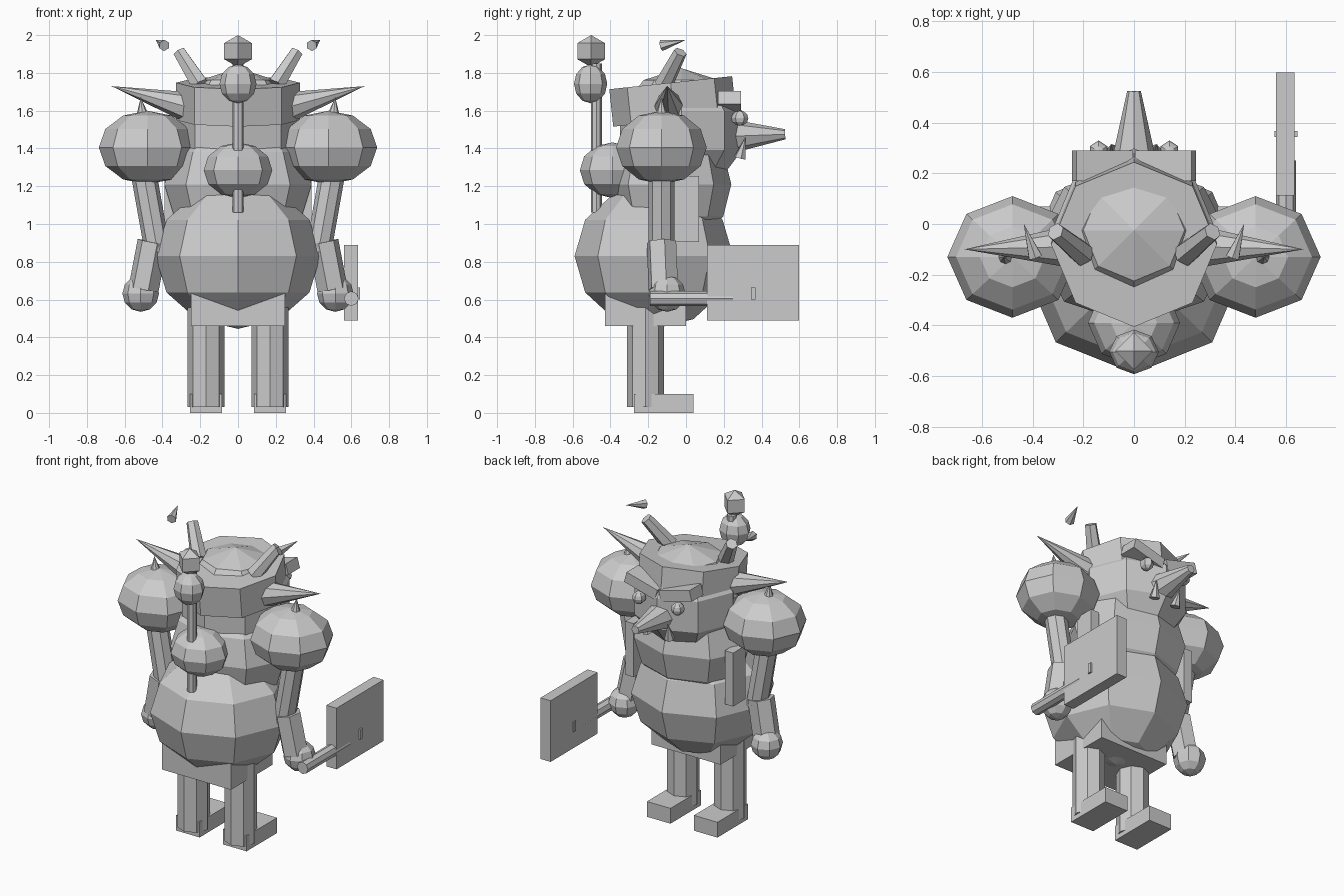
import bpy
import bmesh
from math import radians
from mathutils import Vector, Matrix

cube = bpy.data.objects.get("Cube")
if cube:
    bpy.data.objects.remove(cube, do_unlink=True)

grey = bpy.data.materials.new("plain grey")
grey.use_nodes = True
COLOUR = (0.6, 0.6, 0.6, 1)
grey.diffuse_color = COLOUR
grey.node_tree.nodes["Principled BSDF"].inputs["Base Color"].default_value = COLOUR


def finish(name, bm, matrix):
    """Turn a bmesh into a flat-shaded object."""
    bmesh.ops.transform(bm, matrix=matrix, verts=bm.verts)
    bmesh.ops.recalc_face_normals(bm, faces=bm.faces)
    mesh = bpy.data.meshes.new(name)
    bm.to_mesh(mesh)
    bm.free()
    mesh.materials.append(grey)
    obj = bpy.data.objects.new(name, mesh)
    bpy.context.collection.objects.link(obj)
    return obj


def ball(name, centre, radii, rings=6, sides=8):
    bm = bmesh.new()
    bmesh.ops.create_uvsphere(bm, u_segments=sides, v_segments=rings, radius=1)
    return finish(name, bm, Matrix.Translation(centre) @ Matrix.Diagonal((*radii, 1)))


def box(name, centre, size, tilt=0, axis="Y"):
    bm = bmesh.new()
    bmesh.ops.create_cube(bm, size=1)
    turn = Matrix.Rotation(radians(tilt), 4, axis)
    return finish(name, bm, Matrix.Translation(centre) @ turn @ Matrix.Diagonal((*size, 1)))


def rod(name, start, end, r1, r2=None, sides=8):
    """Cylinder, frustum or spike running from start to end."""
    a, b = Vector(start), Vector(end)
    bm = bmesh.new()
    bmesh.ops.create_cone(bm, cap_ends=True, segments=sides, radius1=r1,
                          radius2=r1 if r2 is None else r2, depth=(b - a).length)
    turn = (b - a).to_track_quat("Z", "Y").to_matrix().to_4x4()
    return finish(name, bm, Matrix.Translation((a + b) / 2) @ turn)


# Torso, hips and head
ball("belly", (0, -0.17, 0.83), (0.437, 0.42, 0.385))
ball("chest", (0, -0.08, 1.21), (0.39, 0.32, 0.34))
box("hips", (0, -0.215, 0.57), (0.5, 0.43, 0.22))
ball("head", (0, -0.025, 1.495), (0.34, 0.34, 0.33), rings=5)

# Tilted head band
rod("head_band", (0, -0.06, 1.55), (0, -0.081, 1.748), 0.327)

# Face
rod("nose", (0, 0.25, 1.465), (0, 0.525, 1.475), 0.088, 0.027)

# Backpack ball and standing staff
ball("back_bundle", (0, -0.39, 1.285), (0.182, 0.172, 0.147))
rod("staff_pole", (0, -0.475, 1.06), (0, -0.475, 1.85), 0.029)
ball("staff_orb", (0, -0.505, 1.742), (0.098, 0.088, 0.103))
ball("staff_finial", (0, -0.502, 1.915), (0.085, 0.085, 0.085), rings=3, sides=4)

# Paired parts
for side, s in (("left", 1), ("right", -1)):
    # Legs and feet
    rod(side + "_leg", (s * 0.17, -0.215, 0.03), (s * 0.17, -0.215, 0.62), 0.098)
    box(side + "_foot", (s * 0.17, -0.118, 0.05), (0.17, 0.315, 0.1))

    # Shoulders and arms
    ball(side + "_shoulder", (s * 0.48, -0.13, 1.405), (0.257, 0.24, 0.195))
    rod(side + "_shoulder_spike", (s * 0.505, -0.13, 1.57), (s * 0.515, -0.13, 1.67), 0.035, 0)
    rod(side + "_upper_arm", (s * 0.505, -0.13, 1.3), (s * 0.425, -0.13, 0.85), 0.068)
    rod(side + "_forearm", (s * 0.452, -0.13, 0.905), (s * 0.5, -0.12, 0.655), 0.082, sides=6)
    ball(side + "_hand", (s * 0.515, -0.1, 0.632), (0.097, 0.097, 0.097))

    # Ears, horns and loose horn tips
    rod(side + "_ear", (s * 0.27, -0.09, 1.62), (s * 0.67, -0.1, 1.73), 0.08, 0)
    rod(side + "_horn", (s * 0.2, -0.12, 1.735), (s * 0.31, -0.03, 1.91), 0.05, 0.036, sides=6)
    rod(side + "_horn_tip", (s * 0.39, -0.13, 1.945), (s * 0.435, 0, 1.975), 0.03, 0, sides=6)

    # Brows, eyes, tusks and side straps
    box(side + "_brow", (s * 0.125, 0.23, 1.64), (0.23, 0.12, 0.07), -s * 15)
    ball(side + "_eye", (s * 0.14, 0.285, 1.56), (0.04, 0.045, 0.04), sides=6)
    rod(side + "_tusk", (s * 0.08, 0.285, 1.35), (s * 0.09, 0.315, 1.46), 0.032, 0, sides=6)
    box(side + "_strap", (s * 0.36, 0.005, 1.08), (0.06, 0.13, 0.35))

# Broad blade held in the left hand
box("cleaver_blade", (0.598, 0.355, 0.69), (0.073, 0.486, 0.4))
rod("cleaver_handle", (0.6, -0.19, 0.605), (0.6, 0.25, 0.605), 0.039)
box("cleaver_rivet", (0.6, 0.355, 0.632), (0.09, 0.024, 0.065))
